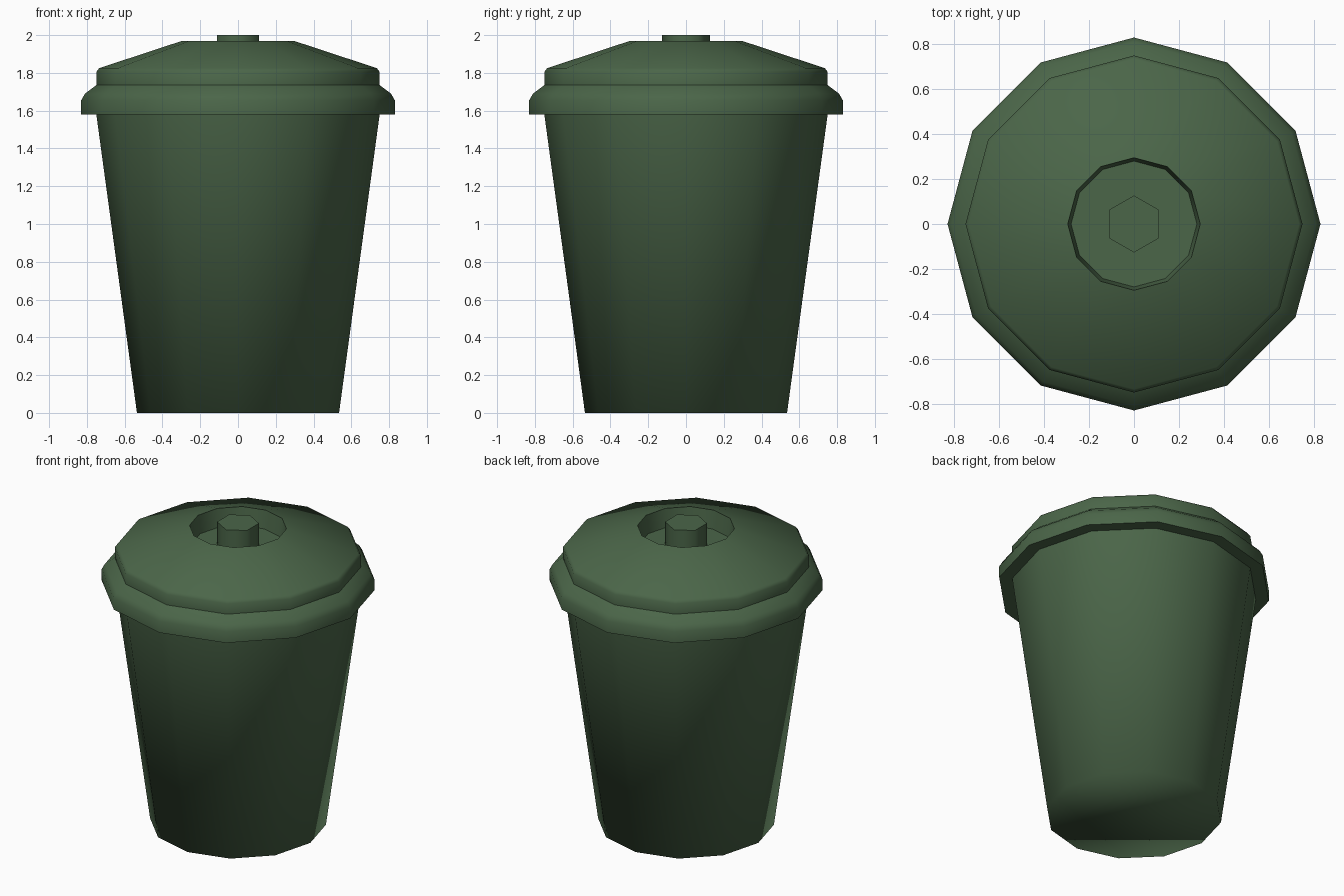
import bpy, bmesh, math

if "Cube" in bpy.data.objects:
    bpy.data.objects.remove(bpy.data.objects["Cube"])

green = bpy.data.materials.new("dark_green")
green.diffuse_color = (0.07, 0.132, 0.066, 1)
green.use_nodes = True
green.node_tree.nodes["Principled BSDF"].inputs["Base Color"].default_value = green.diffuse_color


def lathe(name, profile, sides, start=0.0, cap_first=False, cap_last=False, angle=None):
    """Revolve (radius, z) points, ordered from bottom outside to top, round the z axis."""
    bm = bmesh.new()
    rings = []
    for r, z in profile:
        rings.append([bm.verts.new((r * math.cos(start + math.tau * i / sides),
                                    r * math.sin(start + math.tau * i / sides), z))
                      for i in range(sides)])
    for low, high in zip(rings, rings[1:]):
        for i in range(sides):
            j = (i + 1) % sides
            bm.faces.new((low[i], low[j], high[j], high[i]))
    if cap_first:
        bm.faces.new(rings[0][::-1])
    if cap_last:
        bm.faces.new(rings[-1])
    mesh = bpy.data.meshes.new(name)
    bm.to_mesh(mesh)
    bm.free()
    mesh.materials.append(green)
    obj = bpy.data.objects.new(name, mesh)
    bpy.context.collection.objects.link(obj)
    bpy.ops.object.select_all(action='DESELECT')
    obj.select_set(True)
    bpy.context.view_layer.objects.active = obj
    if angle is None:
        bpy.ops.object.shade_smooth()
    else:
        bpy.ops.object.shade_smooth_by_angle(angle=math.radians(angle))
    return obj


# Tapered bin body with a closed, softly shaded bottom
lathe("bin_body", [(0.535, 0), (0.75, 1.58)], 12, cap_first=True)

# Lid: underside lip, rolled rim, collar, sloped top and sunken handle well
lathe("lid", [(0.75, 1.58), (0.83, 1.58), (0.83, 1.655), (0.81, 1.69), (0.75, 1.735),
              (0.75, 1.805), (0.735, 1.825), (0.295, 1.97), (0.28, 1.85)],
      12, cap_last=True, angle=50)

# Six-sided knob standing in the well
lathe("lid_knob", [(0.127, 1.85), (0.127, 2.0)], 6, start=math.pi / 2, cap_last=True, angle=65)
